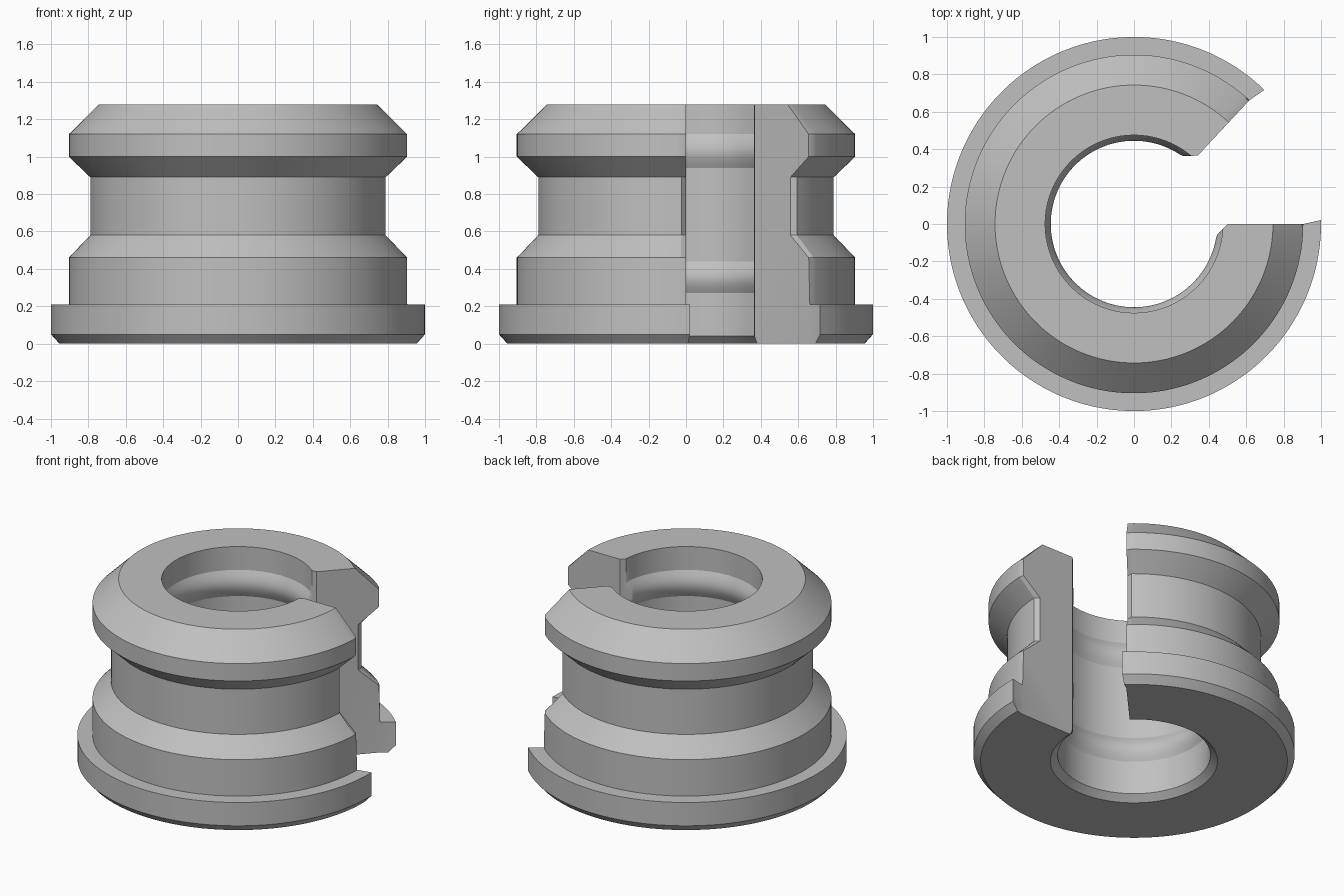
import bpy
import bmesh
from math import sin, cos, pi, radians

cube = bpy.data.objects.get("Cube")
if cube:
    bpy.data.objects.remove(cube)

# Sizes
GAP = 47            # opening angle in degrees, starting at +x
BORE = 0.475
BODY = 0.905
NECK = 0.79
HEIGHT = 1.28
RIB_HEIGHT = 0.03


def rib(z_top, z_bottom, steps=12):
    """Half-round ring bulging into the bore, from top to bottom."""
    return [(BORE - RIB_HEIGHT * sin(pi * i / steps),
             z_top + (z_bottom - z_top) * i / steps) for i in range(steps + 1)]


# Closed cross-section (radius, height); the first five points are the flange
flange = [(BODY, 0), (0.955, 0), (1, 0.05), (1, 0.21), (BODY, 0.21)]
outside = [(BODY, 0.46), (NECK, 0.58), (NECK, 0.89), (BODY, 1.0),
           (BODY, 1.12), (0.743, HEIGHT)]
bore = [(BORE, HEIGHT)] + rib(1.12, 0.94) + rib(0.44, 0.27) + [(BORE, 0.04), (0.52, 0)]
profile = flange + outside + bore
first_bore = len(flange) + len(outside)

# Angles around the ring, with extra stations at both ends for the bevels
bevels = [0, 1.8, 3, 5, 7]
steps = 120
lo, hi = GAP + bevels[-1], 360 - bevels[-1]
angles = [GAP + b for b in bevels]
angles += [lo + (hi - lo) * i / steps for i in range(1, steps)]
angles += [360 - b for b in reversed(bevels)]

bm = bmesh.new()
rings = []
for angle in angles:
    to_end = min(angle - GAP, 360 - angle)
    outward = -1 if angle - GAP < 360 - angle else 1
    t = radians(to_end)
    bevel_radius = 0.5 / (cos(t) + sin(t))
    ring = []
    for i, (r, z) in enumerate(profile):
        a = angle
        if i >= first_bore:
            # 45 degree bevel where the bore meets the opening
            if to_end <= bevels[-1]:
                r = max(r, bevel_radius)
        elif to_end == 0:
            # flange tips lean into the opening, outer edges are eased
            if r > BODY:
                a += outward * 1.2 * (r - BODY) / (1 - BODY)
            elif r == NECK:
                r -= 0.027
            elif r == BODY and i >= len(flange):
                r -= 0.008
        ring.append(bm.verts.new((r * cos(radians(a)), r * sin(radians(a)), z)))
    rings.append(ring)

# Skin between stations, then close both ends of the opening
count = len(profile)
for near, far in zip(rings, rings[1:]):
    for i in range(count):
        j = (i + 1) % count
        bm.faces.new((near[i], near[j], far[j], far[i]))
for ring in (rings[0], rings[-1]):
    tip = len(flange)
    bm.faces.new(ring[:tip])
    bm.faces.new([ring[0]] + ring[tip - 1:])
bmesh.ops.recalc_face_normals(bm, faces=bm.faces)

mesh = bpy.data.meshes.new("split_bushing")
bm.to_mesh(mesh)
bm.free()
bushing = bpy.data.objects.new("split_bushing", mesh)
bpy.context.collection.objects.link(bushing)

# Plain grey
grey = bpy.data.materials.new("plain_grey")
grey.use_nodes = True
colour = (0.53, 0.53, 0.53, 1)
grey.diffuse_color = colour
grey.node_tree.nodes["Principled BSDF"].inputs["Base Color"].default_value = colour
mesh.materials.append(grey)

bpy.ops.object.select_all(action="DESELECT")
bushing.select_set(True)
bpy.context.view_layer.objects.active = bushing
bpy.ops.object.shade_smooth_by_angle(angle=radians(20))
